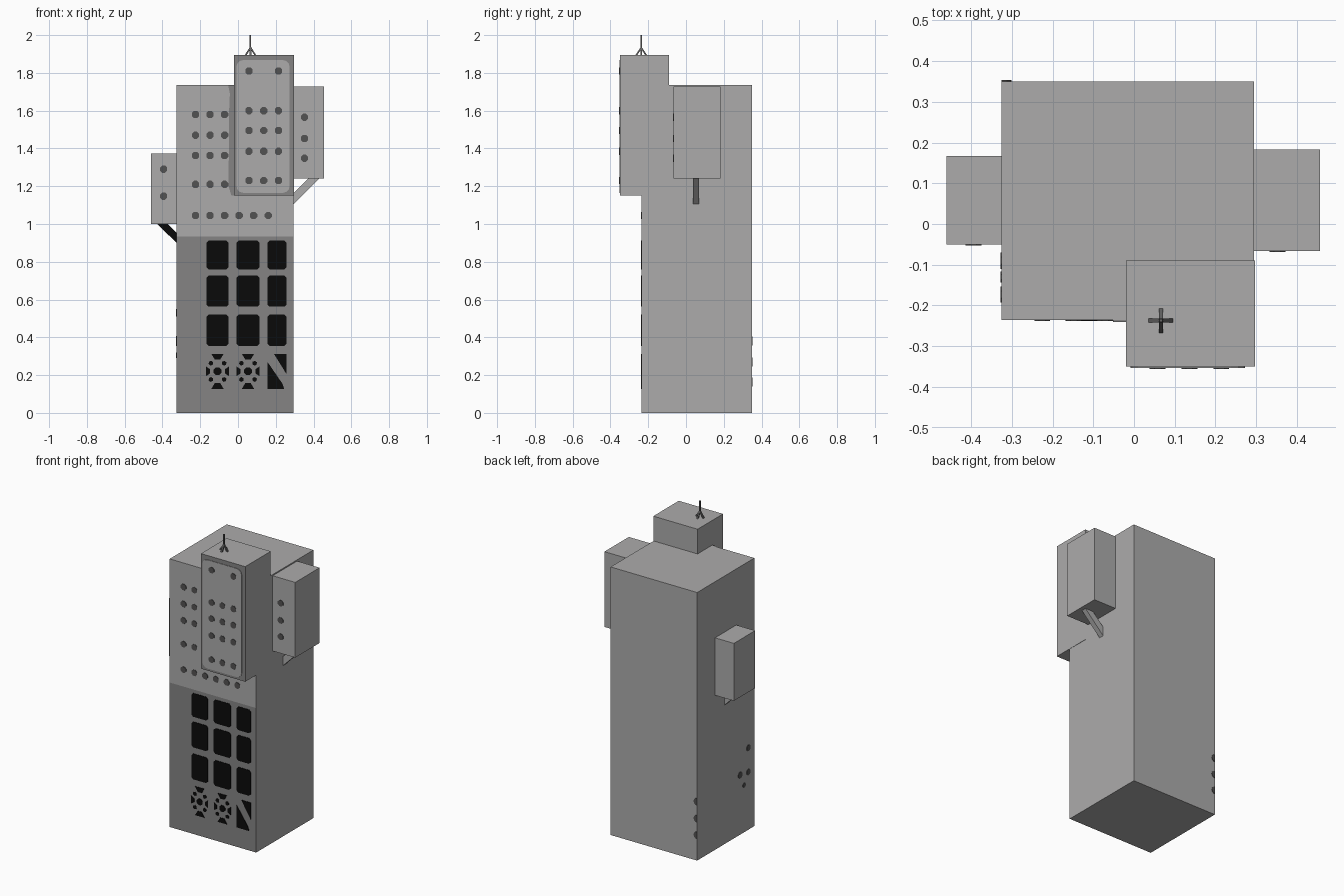
import bpy, bmesh, math
from mathutils import Vector

if "Cube" in bpy.data.objects:
    bpy.data.objects.remove(bpy.data.objects["Cube"])


def mat(name, v):
    m = bpy.data.materials.new(name)
    m.diffuse_color = (v * 1.01, v, v, 1)
    m.use_nodes = True
    m.node_tree.nodes["Principled BSDF"].inputs["Base Color"].default_value = m.diffuse_color
    return m


LIGHT = mat("light concrete", 0.41)
DARK = mat("dark concrete", 0.23)
DOT = mat("window grey", 0.085)
BLACK = mat("black glass", 0.003)
METAL = mat("antenna metal", 0.13)


def finish(name, bm, mats):
    bmesh.ops.recalc_face_normals(bm, faces=bm.faces[:])
    me = bpy.data.meshes.new(name)
    bm.to_mesh(me)
    bm.free()
    for m in mats:
        me.materials.append(m)
    ob = bpy.data.objects.new(name, me)
    bpy.context.collection.objects.link(ob)
    return ob


def prism(bm, pts, depth):
    """Extrude a 3D polygon along the depth vector."""
    f = bm.faces.new([bm.verts.new(p) for p in pts])
    ext = bmesh.ops.extrude_face_region(bm, geom=[f], use_keep_orig=True)
    vs = [g for g in ext["geom"] if isinstance(g, bmesh.types.BMVert)]
    bmesh.ops.translate(bm, verts=vs, vec=depth)


def box(name, x, y, z, m=LIGHT):
    bm = bmesh.new()
    prism(bm, [(x[0], y[0], z[0]), (x[1], y[0], z[0]), (x[1], y[1], z[0]), (x[0], y[1], z[0])],
          Vector((0, 0, z[1] - z[0])))
    return finish(name, bm, [m])


def plates(name, polys, pos, m, side="front", t=0.003):
    """Thin plates; polygons are (u, z) on the front, back or left wall at pos."""
    bm = bmesh.new()
    for poly in polys:
        if side == "left":
            prism(bm, [(pos, u, z) for u, z in poly], Vector((-t, 0, 0)))
        else:
            prism(bm, [(u, pos, z) for u, z in poly], Vector((0, -t if side == "front" else t, 0)))
    return finish(name, bm, [m])


def disc(x, z, r=0.021, n=8, a0=math.pi / 8, sweep=2 * math.pi):
    return [(x + r * math.cos(a0 + sweep * i / n), z + r * math.sin(a0 + sweep * i / n)) for i in range(n)]


def rounded(x0, x1, z0, z1, r, n=3):
    out = []
    for cx, cz, a in ((x1 - r, z1 - r, 0), (x0 + r, z1 - r, 90), (x0 + r, z0 + r, 180), (x1 - r, z0 + r, 270)):
        for i in range(n + 1):
            t = math.radians(a + 90 * i / n)
            out.append((cx + r * math.cos(t), cz + r * math.sin(t)))
    return out


# Main block, with its lower front painted dark
body = box("main_block", (-0.325, 0.295), (-0.235, 0.35), (0, 1.735))
bm = bmesh.new()
bm.from_mesh(body.data)
bmesh.ops.bisect_plane(bm, geom=bm.verts[:] + bm.edges[:] + bm.faces[:],
                       plane_co=(0, 0, 0.935), plane_no=(0, 0, 1))
for f in bm.faces:
    if f.normal.y < -0.9 and f.calc_center_median().z < 0.935:
        f.material_index = 1
bm.to_mesh(body.data)
bm.free()
body.data.materials.append(DARK)

# Front tower and hanging side rooms
tower = box("front_tower", (-0.02, 0.297), (-0.35, -0.09), (1.15, 1.895))
tower.data.materials.append(DARK)
for f in tower.data.polygons:
    if f.normal.y < -0.9:
        f.material_index = 1
box("right_side_room", (0.295, 0.456), (-0.066, 0.183), (1.24, 1.727))
box("left_side_room", (-0.46, -0.325), (-0.05, 0.167), (1.0, 1.372))

# Tower front panel and shaded strip beside the tower
plates("tower_panel", [rounded(-0.008, 0.273, 1.165, 1.868, 0.035)], -0.35, LIGHT)
plates("wall_strip", [[(-0.052, 1.735), (-0.02, 1.735), (-0.02, 1.15), (-0.035, 1.15),
                       (-0.05, 1.2), (-0.047, 1.6), (-0.043, 1.69)]], -0.235, DARK, t=0.005)

# Round windows
cols = [-0.225 + 0.077 * i for i in range(6)]
rows = [1.58, 1.47, 1.363, 1.21]
plates("wall_windows", [disc(x, z) for z in rows for x in cols[:3]]
       + [disc(x, 1.045) for x in cols], -0.235, DOT)
plates("tower_windows", [disc(x, z) for z in (1.60, 1.495, 1.385, 1.23) for x in (0.058, 0.136, 0.214)]
       + [disc(x, 1.81) for x in (0.058, 0.214)], -0.353, DOT)
plates("right_room_windows", [disc(0.352, z) for z in (1.565, 1.453, 1.348)], -0.066, DOT)
plates("left_room_windows", [disc(-0.394, z) for z in (1.29, 1.147)], -0.05, DOT)

# Large black windows
wcols = [(-0.167, -0.05), (-0.008, 0.114), (0.156, 0.257)]
wrows = [(0.76, 0.912), (0.562, 0.727), (0.355, 0.52)]
plates("large_windows", [rounded(a, b, c, d, 0.012, 1) for a, b in wcols for c, d in wrows], -0.235, BLACK)

# Broken bottom windows: lattice openings, and one with a diagonal bar
pieces = []
for a, b in wcols[:2]:
    c, mid = (a + b) / 2, 0.22
    for s in (1, -1):
        pieces.append([(c - 0.033, mid + s * 0.093), (c + 0.033, mid + s * 0.093),
                       (c + 0.014, mid + s * 0.062), (c - 0.014, mid + s * 0.062)])
        pieces.append([(c + s * 0.06, mid + 0.025), (c + s * 0.06, mid - 0.025),
                       (c + s * 0.04, mid - 0.012), (c + s * 0.04, mid + 0.012)])
        pieces += [disc(c + s * 0.035, mid + k * 0.043, 0.013, 6) for k in (1, -1)]
    pieces.append(disc(c, mid, 0.022))
pieces += [[(0.19, 0.313), (0.257, 0.313), (0.257, 0.205)],
           [(0.156, 0.27), (0.156, 0.127), (0.245, 0.127), (0.235, 0.155)]]
plates("broken_windows", pieces, -0.235, BLACK)

# Small marks near the back left corner and on the left wall
plates("back_marks", [disc(-0.325, z, 0.024, 7, -math.pi / 2, math.pi * 7 / 6)
                      for z in (0.38, 0.27, 0.163)], 0.35, DOT, "back")
plates("left_marks", [disc(-0.173, 0.53), disc(-0.173, 0.374), disc(-0.09, 0.386, 0.022),
                      disc(-0.13, 0.305, 0.015)], -0.325, DOT, "left")


# Diagonal struts beneath the side rooms
def strut(name, pts):
    bm = bmesh.new()
    prism(bm, [(x, 0.037, z) for x, z in pts], Vector((0, 0.033, 0)))
    return finish(name, bm, [LIGHT])


strut("right_strut", [(0.295, 1.105), (0.43, 1.24), (0.372, 1.24), (0.295, 1.165)])
left = strut("left_strut", [(-0.325, 0.9), (-0.428, 1.0), (-0.373, 1.0), (-0.325, 0.952)])
left.data.materials.append(BLACK)
for f in left.data.polygons:
    if f.normal.y < -0.9:
        f.material_index = 1

# Antenna: mast on four splayed legs
ax, ay = 0.066, -0.237
box("antenna_mast", (ax - 0.004, ax + 0.004), (ay - 0.004, ay + 0.004), (1.92, 2.0), METAL)
bm = bmesh.new()
for i in range(4):
    d = Vector((math.cos(i * math.pi / 2), math.sin(i * math.pi / 2), 0))
    w = Vector((-d.y, d.x, 0)) * 0.005
    base = Vector((ax, ay, 0)) - w
    prof = [(0.03, 1.895), (0.002, 1.938), (0.0, 1.926), (0.02, 1.895)]
    prism(bm, [base + d * r + Vector((0, 0, z)) for r, z in prof], w * 2)
finish("antenna_legs", bm, [METAL])
